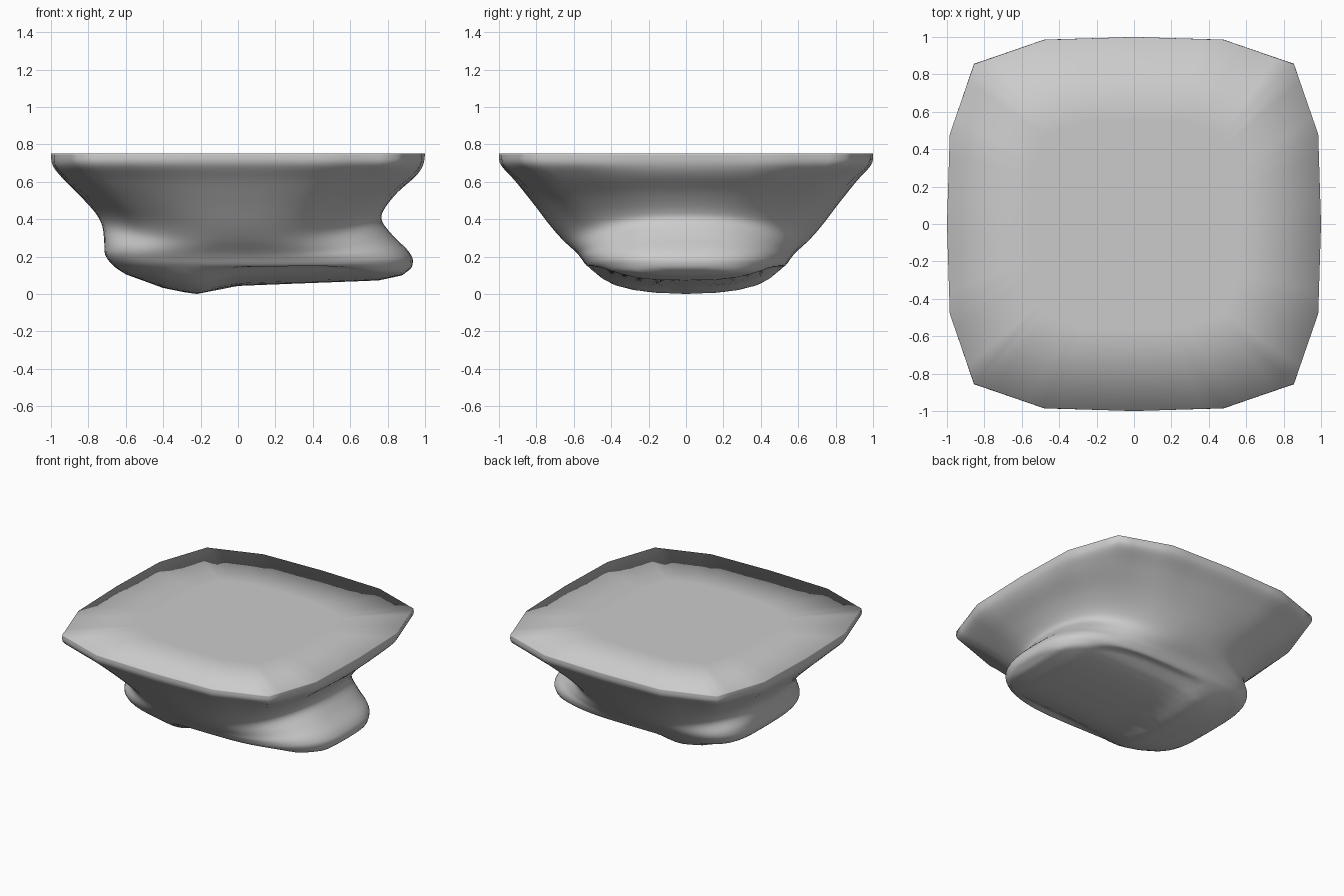
import bpy, bmesh, math

if "Cube" in bpy.data.objects:
    bpy.data.objects.remove(bpy.data.objects["Cube"])

SEG = 64
STEPS = 5
# Quarter template of the 16-sided rim
RIM = [1, .985, .855, .48, 0]

# Stations: left x,z | right x,z | side y,z | roundness (0 = rim polygon)
#           | corner exponent (1 = ellipse, lower = squarer) | underside (0-1)
STATIONS = [
    (-1, .75, 1, .75, 1, .75, 0, .8, 0),
    (-.99, .685, .99, .69, .99, .69, 0, .8, 0),
    (-.93, .61, .95, .63, .91, .60, .3, .8, 0),
    (-.84, .52, .85, .54, .81, .475, .65, .85, 0),
    (-.76, .43, .78, .45, .73, .37, .9, .88, 0),
    (-.725, .36, .77, .39, .66, .29, 1, .8, 0),
    (-.715, .27, .83, .31, .59, .225, 1, .55, 0),
    (-.71, .21, .91, .23, .56, .19, 1, .5, 0),
    (-.67, .155, .935, .17, .53, .15, 1, .5, 0),
    (-.60, .105, .90, .11, .47, .10, 1, .53, 1),
    (-.50, .06, .80, .082, .38, .055, 1, .6, 1),
    (-.38, .028, .50, .066, .25, .04, 1, .7, 1),
    (-.28, .008, .0, .052, .10, .025, 1, .8, 1),
]
# Underside: height along the middle, and rise towards the sides
KEEL = [(-.75, .2), (-.6, .105), (-.4, .032), (-.28, .008), (-.22, .001), (-.17, .008),
        (-.1, .028), (0, .043), (.3, .055), (.75, .072), (.88, .1), (.94, .15)]
SAG = [(0, 0), (.15, .004), (.25, .014), (.33, .03), (.4, .052), (.47, .095), (.56, .17)]


def lookup(table, x):
    """Piecewise linear value from a list of (x, value) points."""
    x = min(max(x, table[0][0]), table[-1][0])
    for (a, va), (b, vb) in zip(table, table[1:]):
        if x <= b:
            return va + (vb - va) * (x - a) / (b - a)
    return table[-1][1]


def rim_coord(t):
    """Cosine-like coordinate of the rim polygon at angle t."""
    a = t % (2 * math.pi)
    a = min(a, 2 * math.pi - a)
    sign = 1
    if a > math.pi / 2:
        a, sign = math.pi - a, -1
    k = max(0.0, a / (math.pi / 8))
    i = min(int(k + 1e-6), 3)
    return sign * (RIM[i] + (RIM[i + 1] - RIM[i]) * (k - i))


def ring(s):
    xl, zl, xr, zr, yw, zs, w, p, under = s
    mid, half = (xl + xr) / 2, (xr - xl) / 2
    under = min(max(under, 0), 1)
    pts = []
    for j in range(SEG):
        t = 2 * math.pi * j / SEG
        c, n = math.cos(t), math.sin(t)
        e = p if c < 0 else .45 + .5 * p   # the toe side is rounder
        u = (1 - w) * rim_coord(t) + w * math.copysign(abs(c) ** e, c)
        v = (1 - w) * rim_coord(t - math.pi / 2) + w * math.copysign(abs(n) ** e, n)
        x, y = mid + half * u, yw * v
        z = n * n * zs + c * c * (zr if c > 0 else zl)
        if under > 0:
            z += under * (lookup(KEEL, x) + lookup(SAG, abs(y)) - z)
        pts.append((x, y, z))
    return pts


def spline(p, q, r, s, t):
    """Catmull-Rom blend of four stations."""
    return [.5 * (2 * b + (c - a) * t + (2 * a - 5 * b + 4 * c - d) * t * t
                  + (3 * b - a - 3 * c + d) * t ** 3)
            for a, b, c, d in zip(p, q, r, s)]


bm = bmesh.new()

# Smoothly interpolated shell rings from the rim to the underside
stations = []
last = len(STATIONS) - 1
for i in range(last):
    p, s = STATIONS[max(i - 1, 0)], STATIONS[min(i + 2, last)]
    for k in range(STEPS):
        stations.append(spline(p, STATIONS[i], STATIONS[i + 1], s, k / STEPS))
stations.append(STATIONS[last])
loops = [[bm.verts.new(p) for p in ring(s)] for s in stations]

# Flat top: an inner loop that lets the shading roll over the rim
inner = [bm.verts.new((.56 * v.co.x, .56 * v.co.y, .75)) for v in loops[0]]
loops.insert(0, inner)

for a, b in zip(loops, loops[1:]):
    for j in range(SEG):
        k = (j + 1) % SEG
        bm.faces.new((a[j], b[j], b[k], a[k]))

# Close the top and the low ridge underneath
for loop, co in ((loops[0], (0, 0, .75)), (loops[-1], (-.22, 0, 0))):
    centre = bm.verts.new(co)
    for j in range(SEG):
        bm.faces.new((loop[j], loop[(j + 1) % SEG], centre))

bmesh.ops.recalc_face_normals(bm, faces=bm.faces)
for f in bm.faces:
    f.smooth = True
mesh = bpy.data.meshes.new("flared_block")
bm.to_mesh(mesh)
bm.free()
obj = bpy.data.objects.new("flared_block", mesh)
bpy.context.collection.objects.link(obj)
